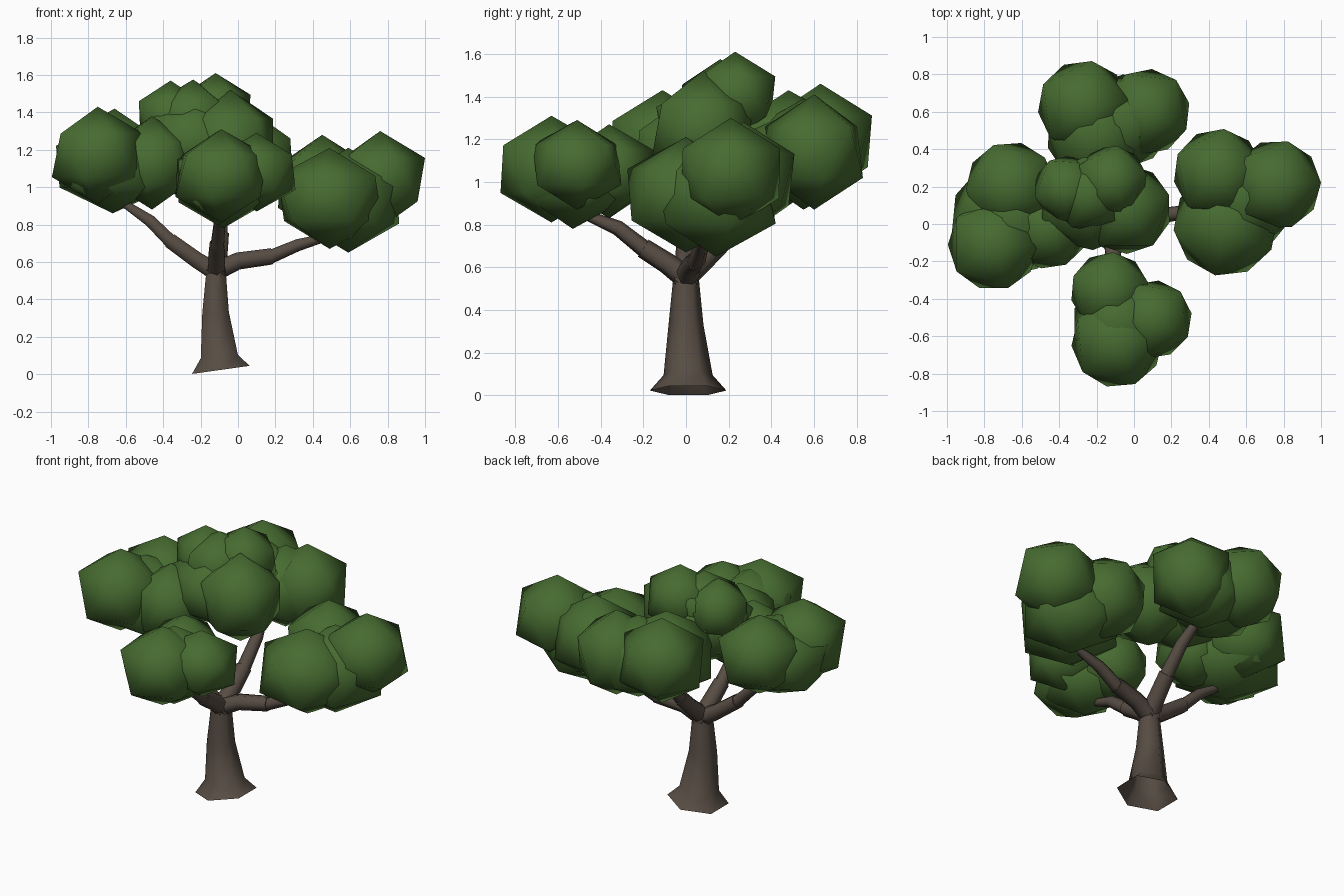
import bpy, bmesh, math
from mathutils import Vector, Matrix

if "Cube" in bpy.data.objects:
    bpy.data.objects.remove(bpy.data.objects["Cube"])


def material(name, rgb):
    m = bpy.data.materials.new(name)
    m.diffuse_color = (*rgb, 1)
    m.use_nodes = True
    m.node_tree.nodes["Principled BSDF"].inputs["Base Color"].default_value = m.diffuse_color
    return m


BARK = material("bark_brown", (0.095, 0.073, 0.057))
LEAF = material("leaf_green", (0.062, 0.148, 0.030))


def finish(bm, name, mat):
    bmesh.ops.recalc_face_normals(bm, faces=bm.faces)
    me = bpy.data.meshes.new(name)
    bm.to_mesh(me)
    bm.free()
    me.materials.append(mat)
    ob = bpy.data.objects.new(name, me)
    bpy.context.collection.objects.link(ob)
    for p in me.polygons:
        p.use_smooth = len(p.vertices) < 5
    return ob


def loft(bm, rings, sides, cap_start=True):
    """Skin a tube through rings given as (centre, radius, axis)."""
    prev = None
    for i, (c, r, axis) in enumerate(rings):
        rot = Vector((0, 0, 1)).rotation_difference(Vector(axis))
        ring = []
        for k in range(sides):
            a = 2 * math.pi * (k + 0.5) / sides
            ring.append(bm.verts.new(
                Vector(c) + rot @ Vector((r * math.cos(a), r * math.sin(a), 0))))
        if prev:
            for k in range(sides):
                n = (k + 1) % sides
                bm.faces.new((prev[k], prev[n], ring[n], ring[k]))
        if i == len(rings) - 1 or (i == 0 and cap_start):
            bm.faces.new(ring)
        prev = ring


# Trunk: six-sided, open flared foot cut on a slant, tapering upward
bm = bmesh.new()
loft(bm, [((-0.092, 0.01, 0.023), 0.179, (-0.14, 0, 1)),
          ((-0.10, 0.01, 0.095), 0.115, (-0.10, 0, 1)),
          ((-0.120, 0.0, 0.33), 0.082, (-0.05, 0, 1)),
          ((-0.117, 0.0, 0.58), 0.057, (0, 0, 1))], 6, cap_start=False)
finish(bm, "trunk", BARK)

# Branches: two overlapping tapered, slightly bent limbs each
BRANCHES = {
    "left": [(-0.09, 0, 0.53), (-0.22, 0, 0.61), (-0.365, 0, 0.715),
             (-0.47, 0.01, 0.82), (-0.62, 0.02, 0.92)],
    "right": [(-0.14, 0, 0.54), (0.0, 0.02, 0.605), (0.18, 0.05, 0.63),
              (0.32, 0.07, 0.69), (0.50, 0.08, 0.74)],
    "front": [(-0.115, 0.03, 0.53), (-0.115, -0.09, 0.62), (-0.11, -0.20, 0.69),
              (-0.10, -0.32, 0.785), (-0.10, -0.48, 0.85)],
    "back": [(-0.12, -0.03, 0.53), (-0.10, 0.09, 0.64), (-0.09, 0.19, 0.74),
             (-0.09, 0.32, 0.88), (-0.12, 0.46, 1.02)],
}
for side, path in BRANCHES.items():
    p = [Vector(v) for v in path]
    for label, ids, radii in (("lower", (0, 1, 2), (0.058, 0.050, 0.047)),
                              ("upper", (2, 3, 4), (0.041, 0.036, 0.022))):
        q = [p[i] for i in ids]
        axes = [q[1] - q[0], q[2] - q[0], q[2] - q[1]]
        if label == "upper":
            q[0] = q[0] - axes[0].normalized() * 0.02
        bm = bmesh.new()
        loft(bm, list(zip(q, radii, axes)), 6)
        finish(bm, f"{side}_branch_{label}", BARK)

# Foliage: clusters of coarse puffs (x, y, z, horizontal radius, vertical radius)
CLUSTERS = {
    "left": [(-0.75, -0.11, 1.17, 0.245, 0.26), (-0.66, 0.20, 1.17, 0.24, 0.25),
             (-0.46, -0.02, 1.13, 0.22, 0.25), (-0.67, 0.03, 1.11, 0.31, 0.25)],
    "right": [(0.76, 0.21, 1.04, 0.24, 0.26), (0.49, 0.0, 0.94, 0.28, 0.27),
              (0.45, 0.27, 1.01, 0.24, 0.27), (0.59, 0.14, 0.93, 0.28, 0.28)],
    "front": [(-0.09, -0.63, 1.06, 0.245, 0.25), (0.10, -0.51, 1.08, 0.21, 0.21),
              (-0.13, -0.36, 1.05, 0.21, 0.22), (-0.08, -0.53, 1.03, 0.25, 0.25)],
    "back": [(-0.27, 0.63, 1.19, 0.245, 0.27), (0.07, 0.60, 1.14, 0.23, 0.27),
             (-0.20, 0.48, 1.16, 0.27, 0.27), (-0.05, 0.55, 1.13, 0.25, 0.26)],
    "crown": [(-0.12, 0.23, 1.40, 0.19, 0.21), (-0.36, 0.19, 1.37, 0.175, 0.20),
              (-0.04, 0.08, 1.24, 0.24, 0.28), (-0.24, 0.13, 1.24, 0.27, 0.25),
              (-0.24, 0.16, 1.36, 0.20, 0.215)],
}
for c, (side, puffs) in enumerate(CLUSTERS.items()):
    for i, (x, y, z, rh, rv) in enumerate(puffs):
        bm = bmesh.new()
        # widen so the two five-point rings reach the horizontal radius
        w = rh / 0.894
        bmesh.ops.create_icosphere(
            bm, subdivisions=1, radius=1,
            matrix=Matrix.Translation((x, y, z))
            @ Matrix.Diagonal((w, w, rv, 1))
            @ Matrix.Rotation(0.7 * i + 1.3 * c, 4, 'Z'))
        finish(bm, f"{side}_foliage_{i + 1}", LEAF)
